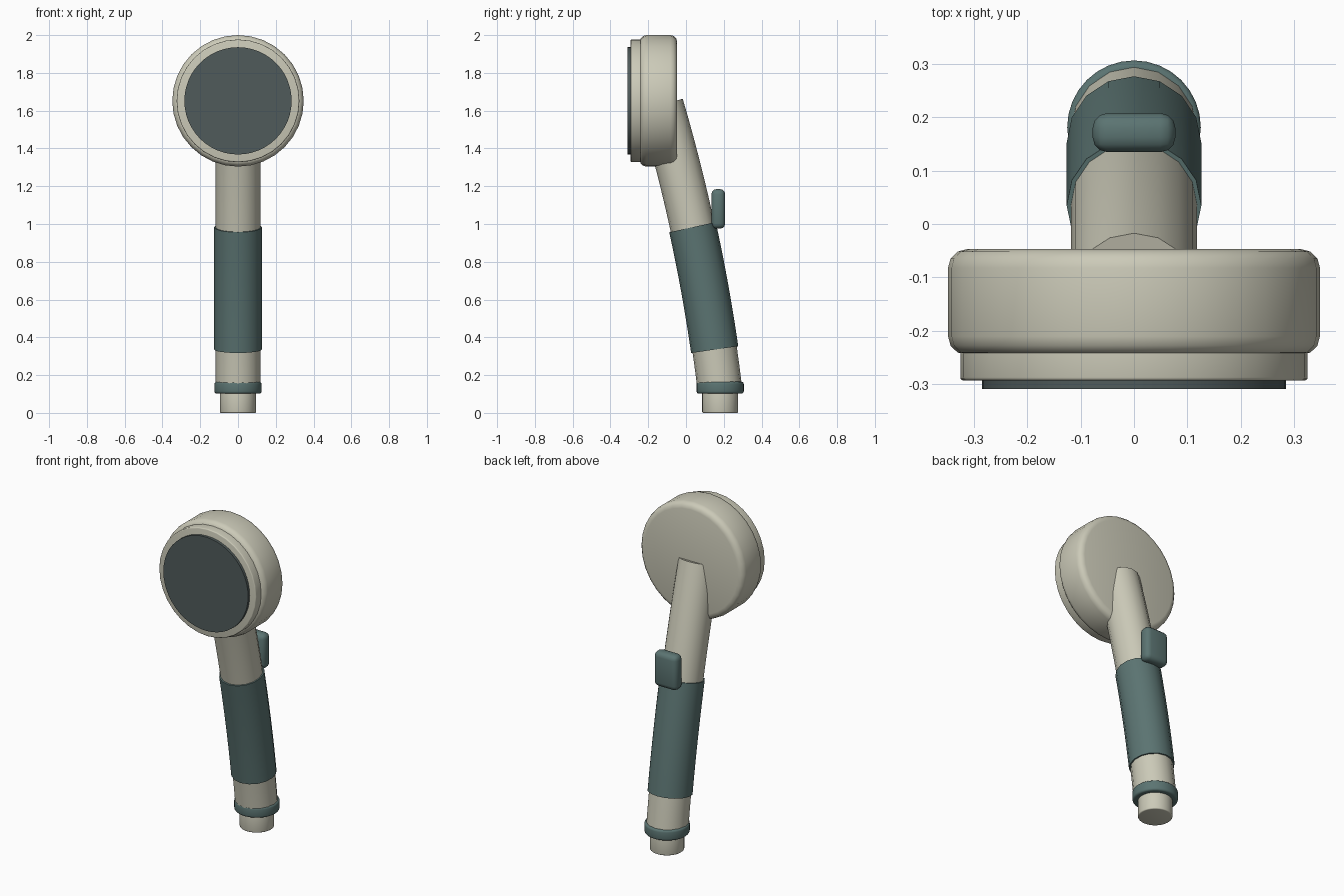
import bpy, bmesh, math
from mathutils import Vector, Matrix

if "Cube" in bpy.data.objects:
    bpy.data.objects.remove(bpy.data.objects["Cube"])


def mat(name, rgb):
    m = bpy.data.materials.new(name)
    m.diffuse_color = (*rgb, 1)
    m.use_nodes = True
    m.node_tree.nodes["Principled BSDF"].inputs["Base Color"].default_value = m.diffuse_color
    return m


CREAM = mat("warm grey", (0.60, 0.59, 0.48))
TEAL = mat("muted teal", (0.105, 0.175, 0.168))
DARK = mat("dark slate", (0.08, 0.105, 0.105))


def finish(name, bm, material, bevel=0, segs=3):
    bmesh.ops.recalc_face_normals(bm, faces=bm.faces)
    me = bpy.data.meshes.new(name)
    bm.to_mesh(me)
    bm.free()
    ob = bpy.data.objects.new(name, me)
    bpy.context.collection.objects.link(ob)
    me.materials.append(material)
    if bevel:
        b = ob.modifiers.new("bevel", 'BEVEL')
        b.width, b.segments = bevel, segs
        b.limit_method, b.angle_limit = 'ANGLE', math.radians(40)
    bpy.ops.object.select_all(action='DESELECT')
    ob.select_set(True)
    bpy.context.view_layer.objects.active = ob
    if bevel:
        bpy.ops.object.modifier_apply(modifier="bevel")
    bpy.ops.object.shade_smooth_by_angle(angle=math.radians(35))
    return ob


def disc(name, material, r, lo, hi, centre, along_y=False, sides=32, bevel=0):
    """Cylinder from lo to hi along z or y; centre holds the other coordinate."""
    bm = bmesh.new()
    bmesh.ops.create_cone(bm, cap_ends=True, segments=sides, radius1=r,
                          radius2=r, depth=hi - lo)
    mid = (lo + hi) / 2
    if along_y:
        m = Matrix.Translation((0, mid, centre)) @ Matrix.Rotation(math.pi / 2, 4, 'X')
    else:
        m = Matrix.Translation((0, centre, mid))
    bm.transform(m)
    return finish(name, bm, material, bevel)


def tube(name, material, r, z0, z1, steps, sides=16):
    """Tube along the gently curved handle centre line."""
    bm = bmesh.new()
    rings = []
    for i in range(steps + 1):
        z = z0 + (z1 - z0) * i / steps
        d = z - 0.12
        y = 0.18 - 0.105 * d - 0.0575 * (z * z - 0.0144)
        t = Vector((0, -(0.105 + 0.115 * z), 1)).normalized()
        n = Vector((0, t.z, -t.y))
        c = Vector((0, y, z))
        rings.append([bm.verts.new(c + r * (math.sin(a) * Vector((1, 0, 0)) + math.cos(a) * n))
                      for a in (2 * math.pi * k / sides for k in range(sides))])
    for a, b in zip(rings, rings[1:]):
        for k in range(sides):
            j = (k + 1) % sides
            bm.faces.new((a[k], a[j], b[j], b[k]))
    bm.faces.new(rings[0])
    bm.faces.new(rings[-1])
    return finish(name, bm, material)


# Spray head
disc("head_body", CREAM, 0.348, -0.245, -0.047, 1.652, True, 32, 0.035)
disc("head_rim", CREAM, 0.325, -0.293, -0.20, 1.652, True, 32, 0.006)
disc("spray_plate", DARK, 0.284, -0.309, -0.28, 1.652, True, 48)

# Handle and grip sleeve
tube("handle", CREAM, 0.118, 0.13, 1.63, 14)
tube("grip", TEAL, 0.126, 0.335, 0.983, 8)

# Hose connector
disc("connector", CREAM, 0.095, 0.0, 0.13, 0.181, sides=32, bevel=0.006)
disc("collar", TEAL, 0.125, 0.102, 0.165, 0.181, sides=32, bevel=0.012)

# Push button on the back
bm = bmesh.new()
bmesh.ops.create_cube(bm, size=1)
bm.transform(Matrix.Translation((0, 0.171, 1.08)) @ Matrix.Diagonal((0.155, 0.073, 0.21, 1)))
finish("button", bm, TEAL, 0.028, 3)
